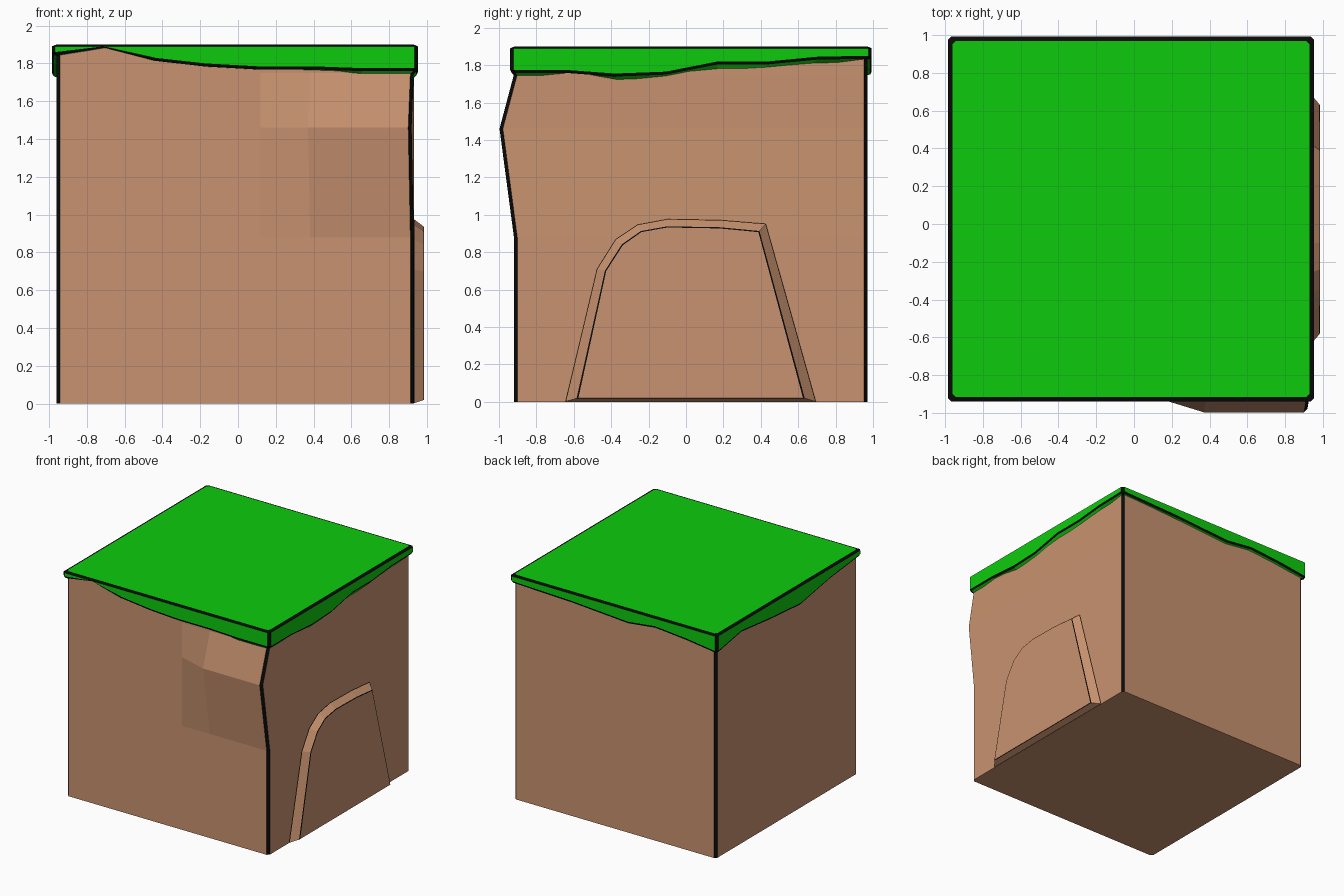
import bpy
from mathutils import Vector

cube = bpy.data.objects.get("Cube")
if cube:
    bpy.data.objects.remove(cube, do_unlink=True)


def material(name, rgb):
    m = bpy.data.materials.new(name)
    m.use_nodes = True
    m.diffuse_color = (*rgb, 1)
    m.node_tree.nodes["Principled BSDF"].inputs["Base Color"].default_value = (*rgb, 1)
    return m


SOIL = material("soil_tan", (0.58, 0.29, 0.16))
GRASS = material("grass_green", (0.004, 0.6, 0.004))
INK = material("edge_black", (0.003, 0.003, 0.003))


def loft(name, rings, bands, main, corners=(), cap_start=True, cap_end=True):
    """Join closed rings; bands holds 1 for a black band, corners the black columns."""
    n = len(rings[0])
    verts = [p for ring in rings for p in ring]
    faces, slots = [], []
    for r, black in enumerate(bands):
        for i in range(n):
            j = (i + 1) % n
            faces.append((r * n + i, r * n + j, (r + 1) * n + j, (r + 1) * n + i))
            slots.append(1 if black or i in corners else 0)
    if cap_start:
        faces.append(tuple(reversed(range(n))))
        slots.append(0)
    if cap_end:
        faces.append(tuple(range(len(verts) - n, len(verts))))
        slots.append(0)
    mesh = bpy.data.meshes.new(name)
    mesh.from_pydata(verts, [], faces)
    mesh.materials.append(main)
    mesh.materials.append(INK)
    mesh.polygons.foreach_set("material_index", slots)
    mesh.validate()
    obj = bpy.data.objects.new(name, mesh)
    bpy.context.collection.objects.link(obj)
    return obj


def outline(x0, x1, y0, y1, cut, sides):
    """Rectangle with cut corners and extra points at fractions along each side."""
    c = [Vector(p) for p in ((x0, y0), (x1, y0), (x1, y1), (x0, y1))]
    points, corners = [], []
    for k, fractions in enumerate(sides):
        a, b = c[k], c[(k + 1) % 4]
        step = (b - a).normalized() * cut
        points.append(a + step)
        points += [a.lerp(b, f) for f in fractions]
        points.append(b - step)
        corners.append(len(points) - 1)
    return points, corners


# Earth block, with a bulge near the upper right of its front
FRONT = -0.92
plan, corners = outline(-0.96, 0.93, FRONT, 0.97, 0.018, [(0.571, 0.71, 0.85), (), (), ()])


def block_ring(z):
    ring = []
    for p in plan:
        out = 0.077 if z == 1.46 and p.x > 0.3 and p.y < -0.8 else 0
        ring.append((p.x - out * 0.15, p.y - out, z))
    return ring


loft("earth_block", [block_ring(z) for z in (0, 0.88, 1.46, 1.75, 1.888)],
     [0] * 4, SOIL, corners)

# Grass slab: (fraction along side, hem height, extra drop of the underside)
HEMS = [
    [(0, 1.85, 0), (.14, 1.89, 0), (.28, 1.82, 0), (.42, 1.79, 0),
     (.56, 1.775, 0), (.71, 1.775, .005), (.85, 1.765, .03)],
    [(0, 1.765, .025), (.15, 1.765, 0), (.29, 1.745, .025), (.43, 1.755, .01),
     (.575, 1.81, .04), (.715, 1.81, .025), (.85, 1.835, .03)],
    [(0, 1.84, 0), (.3, 1.82, .01), (.57, 1.785, .01), (.7, 1.815, .01), (.85, 1.79, .01)],
    [(0, 1.755, 0), (.17, 1.81, .01), (.37, 1.77, .01), (.58, 1.74, .01), (.79, 1.81, .01)],
]
fractions = [[h[0] for h in side[1:]] for side in HEMS]
hems = []
for k, side in enumerate(HEMS):
    hems += side + [HEMS[(k + 1) % 4][0]]
TOP = 1.9


def slab_ring(inset, height):
    pts, cols = outline(-0.985 + inset, 0.953 - inset, -0.94 + inset, 0.993 - inset,
                        0.018, fractions)
    return [(p.x, p.y, height(h)) for p, h in zip(pts, hems)], cols


specs = [
    (0.035, lambda h: h[1] - h[2] - 0.008),
    (0.008, lambda h: h[1] - 0.006),
    (0, lambda h: min(h[1] + 0.01, TOP - 0.01)),
    (0, lambda h: TOP - 0.01),
    (0.024, lambda h: TOP),
]
rings = [slab_ring(*s) for s in specs]
loft("grass_slab", [r[0] for r in rings], [0, 1, 0, 1], GRASS, rings[0][1], cap_start=False)

# Raised arched panel on the side, with thin dark creases
outer = [(.70, 0), (.43, .955), (.18, .975), (-.10, .98), (-.26, .95),
         (-.38, .87), (-.48, .71), (-.65, 0)]
inner = [(.63, .02), (.39, .91), (.18, .93), (-.10, .935), (-.24, .91),
         (-.34, .84), (-.43, .70), (-.58, .02)]


def panel_ring(t):
    return [(0.925 + 0.06 * min(t, 1), *Vector(a).lerp(Vector(b), t))
            for a, b in zip(outer, inner)]


loft("arched_panel", [panel_ring(t) for t in (0, 0.13, 0.93, 1.07)], [1, 0, 1], SOIL)
